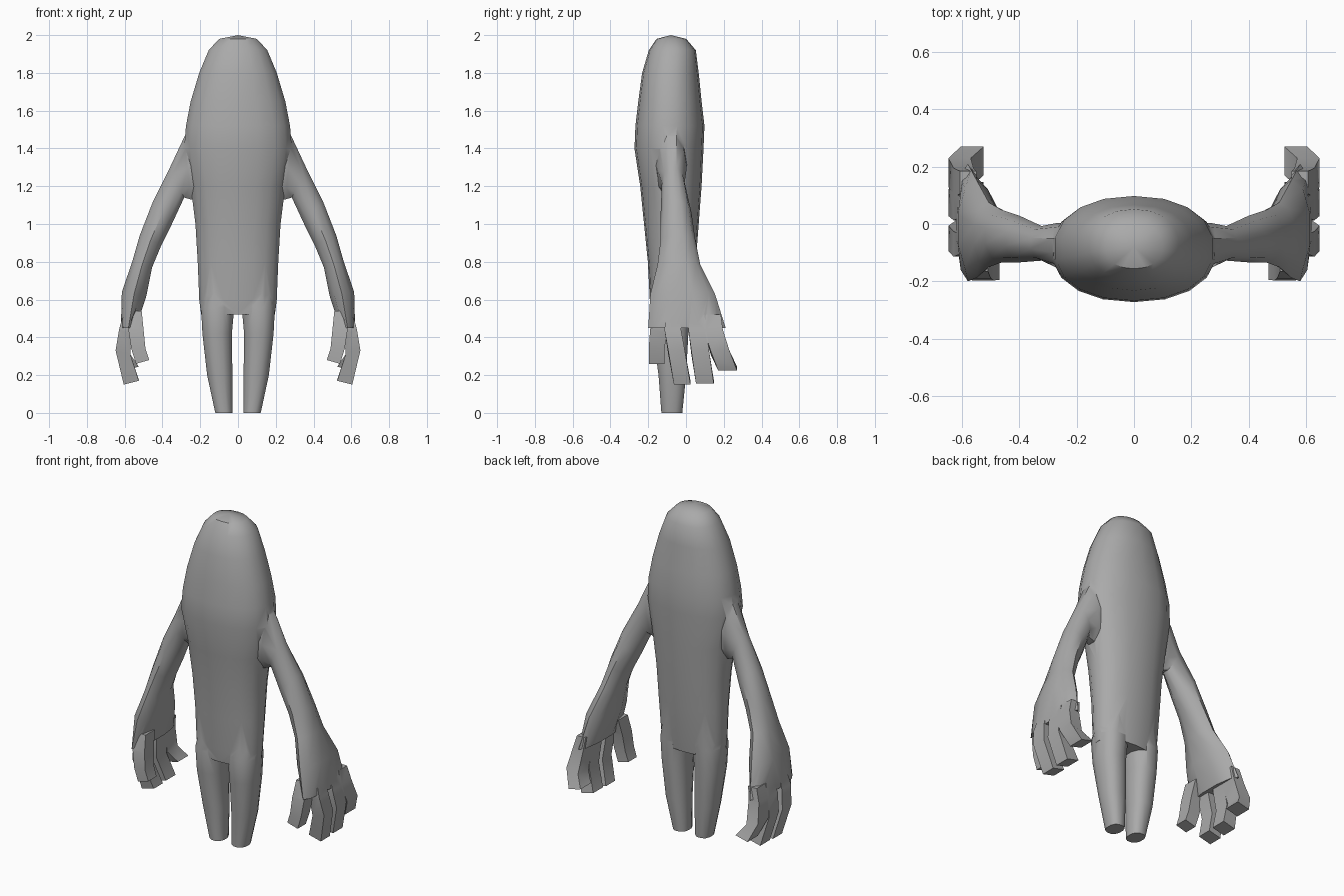
import bpy, bmesh, math
from mathutils import Vector

cube = bpy.data.objects.get("Cube")
if cube:
    bpy.data.objects.remove(cube, do_unlink=True)

grey = bpy.data.materials.new("plain grey")
grey.use_nodes = True
grey.diffuse_color = (0.4, 0.4, 0.4, 1)
grey.node_tree.nodes["Principled BSDF"].inputs["Base Color"].default_value = (0.4, 0.4, 0.4, 1)


def loft(name, rings, tip=None):
    """Skin a list of point rings into a closed object; tip closes the end with a fan."""
    bm = bmesh.new()
    loops = [[bm.verts.new(p) for p in ring] for ring in rings]
    n = len(loops[0])
    for a, b in zip(loops, loops[1:]):
        for i in range(n):
            bm.faces.new((a[i], a[(i + 1) % n], b[(i + 1) % n], b[i]))
    bm.faces.new(loops[0])
    if tip:
        top = bm.verts.new(tip)
        for i in range(n):
            bm.faces.new((loops[-1][i], loops[-1][(i + 1) % n], top))
    else:
        bm.faces.new(loops[-1])
    bmesh.ops.recalc_face_normals(bm, faces=bm.faces)
    mesh = bpy.data.meshes.new(name)
    bm.to_mesh(mesh)
    bm.free()
    mesh.materials.append(grey)
    obj = bpy.data.objects.new(name, mesh)
    bpy.context.collection.objects.link(obj)
    return obj


def oval(p, q, front, back, n, power=2.0):
    """Ring whose width runs from p to q (x, z) and whose depth runs from front to back in y."""
    ring = []
    for i in range(n):
        a = 2 * math.pi * (i + 0.5) / n
        c, s = math.cos(a), math.sin(a)
        u = math.copysign(abs(c) ** (2 / power), c) / math.cos(math.pi / n)
        v = math.copysign(abs(s) ** (2 / power), s) / math.cos(math.pi / n)
        ring.append(((p[0] + q[0]) / 2 + u * (q[0] - p[0]) / 2,
                     (front + back) / 2 + v * (back - front) / 2,
                     (p[1] + q[1]) / 2 + u * (q[1] - p[1]) / 2))
    return ring


# Torso and head: height, half width, front, back
torso = [(0.52, 0.195, -0.18, 0.02), (0.6, 0.205, -0.19, 0.03), (0.8, 0.213, -0.2, 0.05),
         (1.0, 0.225, -0.22, 0.065), (1.2, 0.25, -0.24, 0.08), (1.4, 0.285, -0.27, 0.09),
         (1.52, 0.275, -0.265, 0.095), (1.65, 0.25, -0.25, 0.08), (1.8, 0.205, -0.23, 0.065),
         (1.92, 0.155, -0.195, 0.05), (1.98, 0.1, -0.155, 0.0)]
body = loft("body", [oval((-w, z), (w, z), f, b, 18, 2.2) for z, w, f, b in torso], (0, -0.08, 2))
parts = []

# Arm down to the knuckles: upper/outer point, lower/inner point, front, back
arm = [((0.2, 1.6), (0.18, 1.12), -0.17, 0.0), ((0.285, 1.46), (0.25, 1.13), -0.15, 0.0),
       ((0.36, 1.3), (0.285, 1.14), -0.125, -0.01), ((0.45, 1.12), (0.35, 1.0), -0.13, 0.025),
       ((0.52, 0.94), (0.405, 0.89), -0.13, 0.045), ((0.56, 0.8), (0.455, 0.77), -0.145, 0.07),
       ((0.615, 0.64), (0.485, 0.62), -0.18, 0.145), ((0.62, 0.45), (0.54, 0.45), -0.19, 0.2)]
# Fingers: base y, knuckle y, tip y, tip z, half width
fingers = [(-0.07, -0.05, -0.02, 0.15, 0.044), (0.06, 0.075, 0.1, 0.155, 0.047),
           (0.145, 0.18, 0.22, 0.225, 0.05)]


def slab(x0, x1, y, z, half, slope=0.0):
    """Four-cornered finger section."""
    return [(x0, y - half, z), (x1, y - half, z + slope),
            (x1, y + half, z + slope), (x0, y + half, z)]


def mirrored(ring, side):
    return [(side * x, y, z) for x, y, z in ring]


for side, label in ((1, "left"), (-1, "right")):
    def add(name, rings):
        parts.append(loft(label + "_" + name, [mirrored(r, side) for r in rings]))

    # Legs, narrow at the foot
    add("leg", [oval((a, z), (b, z), f, k, 12, 2.4) for z, a, b, f, k in
                ((0, 0.03, 0.12, -0.13, -0.02), (0.2, 0.03, 0.163, -0.145, 0.0),
                 (0.42, 0.033, 0.188, -0.175, 0.012), (0.56, 0.02, 0.195, -0.185, 0.02),
                 (0.7, 0.02, 0.17, -0.16, 0.02))])
    add("arm", [oval(p, q, f, b, 10) for p, q, f, b in arm])
    for i, (y0, y1, y2, tip, half) in enumerate(fingers):
        add("finger_%d" % (i + 1),
            [slab(0.55, 0.608, y0, 0.52, half * 0.8), slab(0.56, 0.63, y0, 0.44, half),
             slab(0.57, 0.648, y1, 0.31, half, 0.02),
             slab(0.525, 0.605, y2, tip + 0.02, half, -0.02)])
    # Thumb, bent inward at the front of the palm
    add("thumb", [slab(0.51, 0.58, -0.12, 0.54, 0.045), slab(0.5, 0.58, -0.145, 0.44, 0.045),
                  slab(0.49, 0.565, -0.155, 0.34, 0.042), slab(0.47, 0.54, -0.155, 0.28, 0.04, -0.02)])

# Weld every part into one continuous skin
for part in parts:
    union = body.modifiers.new(part.name, "BOOLEAN")
    union.operation = "UNION"
    union.solver = "EXACT"
    union.object = part
bpy.context.view_layer.update()
skin = bpy.data.meshes.new_from_object(body.evaluated_get(bpy.context.evaluated_depsgraph_get()))
body.modifiers.clear()
body.data = skin
for part in parts:
    bpy.data.objects.remove(part, do_unlink=True)

bpy.ops.object.select_all(action="DESELECT")
body.select_set(True)
bpy.context.view_layer.objects.active = body
bpy.ops.object.shade_smooth_by_angle(angle=math.radians(40))
